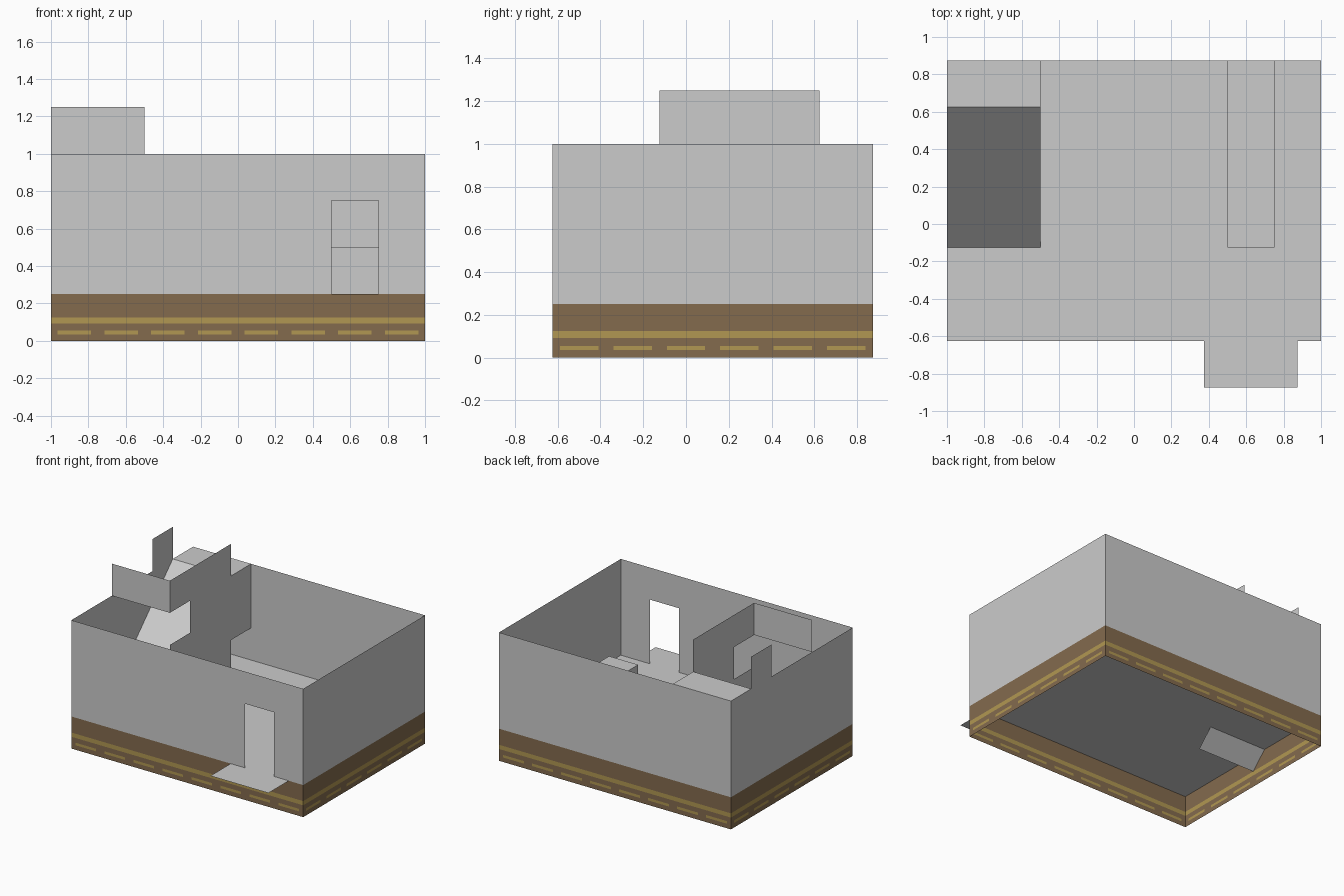
import bpy, bmesh

if "Cube" in bpy.data.objects:
    bpy.data.objects.remove(bpy.data.objects["Cube"])


def material(name, rgb):
    m = bpy.data.materials.new(name)
    m.diffuse_color = (*rgb, 1)
    m.use_nodes = True
    m.node_tree.nodes["Principled BSDF"].inputs["Base Color"].default_value = m.diffuse_color
    return m


PLASTER, BROWN, GOLD = 0, 1, 2
MATS = [material("plaster_grey", (0.60, 0.60, 0.60)),
        material("base_brown", (0.23, 0.147, 0.076)),
        material("stripe_gold", (0.44, 0.31, 0.085))]


def finish(name, bm):
    bmesh.ops.remove_doubles(bm, verts=bm.verts, dist=1e-5)
    me = bpy.data.meshes.new(name)
    bm.to_mesh(me)
    bm.free()
    for m in MATS:
        me.materials.append(m)
    ob = bpy.data.objects.new(name, me)
    bpy.context.collection.objects.link(ob)


def panel(name, axis, c, us, zs, rule=lambda u, z: PLASTER, flip=False):
    """Upright thin wall cut into cells; rule gives each cell's colour or None for a hole."""
    bm = bmesh.new()
    for u0, u1 in zip(us, us[1:]):
        for z0, z1 in zip(zs, zs[1:]):
            mat = rule((u0 + u1) / 2, (z0 + z1) / 2)
            if mat is None:
                continue
            ring = [(u0, z0), (u1, z0), (u1, z1), (u0, z1)]
            if flip:
                ring.reverse()
            f = bm.faces.new([bm.verts.new((c, u, z) if axis == 'x' else (u, c, z))
                              for u, z in ring])
            f.material_index = mat
    finish(name, bm)


def sheet(name, x0, x1, pts):
    """Profile in y-z swept across x."""
    bm = bmesh.new()
    for (ya, za), (yb, zb) in zip(pts, pts[1:]):
        bm.faces.new([bm.verts.new(p) for p in
                      ((x0, ya, za), (x1, ya, za), (x1, yb, zb), (x0, yb, zb))])
    finish(name, bm)


# Outer walls: brown base band with a gold stripe and a dashed line
PERIOD, DASH = 0.25, 0.18
WALL_Z = [0, 0.035, 0.055, 0.092, 0.125, 0.25, 0.75, 1]


def outer_wall(name, axis, c, lo, hi, extra=(), hole=None, flip=False):
    cuts = {lo, hi, *extra}
    dashes = []
    a = lo + 0.035
    while a + DASH < hi:
        dashes.append((a, a + DASH))
        cuts.update((a, a + DASH))
        a += PERIOD

    def rule(u, z):
        if hole and hole(u, z):
            return None
        if z > 0.25:
            return PLASTER
        if 0.092 < z < 0.125:
            return GOLD
        if 0.035 < z < 0.055 and any(p < u < q for p, q in dashes):
            return GOLD
        return BROWN

    panel(name, axis, c, sorted(cuts), WALL_Z, rule, flip)


outer_wall("front_wall", 'y', -0.625, -1, 1, (0.5, 0.75),
           lambda u, z: 0.5 < u < 0.75 and 0.25 < z < 0.75)
outer_wall("back_wall", 'y', 0.875, -1, 1, flip=True)
outer_wall("right_wall", 'x', 1, -0.625, 0.875)
outer_wall("left_wall", 'x', -1, -0.625, 0.875, flip=True)

# Floor and porch slab in front of the door
sheet("floor", -1, 1, [(-0.625, 0.25), (0.875, 0.25)])
sheet("porch", 0.375, 0.875, [(-0.875, 0.25), (-0.625, 0.25)])

# Counter along the right side
sheet("counter_top", 0.5, 0.75, [(-0.125, 0.25), (-0.125, 0.5), (0.875, 0.5)])
for side, x in (("left", 0.5), ("right", 0.75)):
    panel("counter_" + side, 'x', x, [-0.125, 0.875], [0.25, 0.5], flip=side == "left")

# Stair ramp with top landing, and the sloped underside below it
sheet("stair_ramp", -1, -0.5, [(-0.125, 0.25), (0.625, 1), (0.875, 1)])
sheet("stair_underside", -1, -0.5, [(0.875, 0.5), (0.5, 0.5), (0.125, 0.125)])


# Stair side wall with a window opening, a low doorway and a parapet
def stair_rule(u, z):
    window = u < 0.125 and 0.75 < z < 1
    beyond = u > 0.625 and (z < 0.5 or z > 1)
    return None if window or beyond else PLASTER


panel("stair_wall", 'x', -0.5, [-0.125, 0.125, 0.625, 0.875],
      [0.25, 0.5, 0.75, 1, 1.25], stair_rule)

# Remaining parapets around the stairwell
panel("front_parapet", 'y', -0.125, [-1, -0.5], [1, 1.25])
panel("left_parapet", 'x', -1, [0.375, 0.625], [1, 1.25], flip=True)
